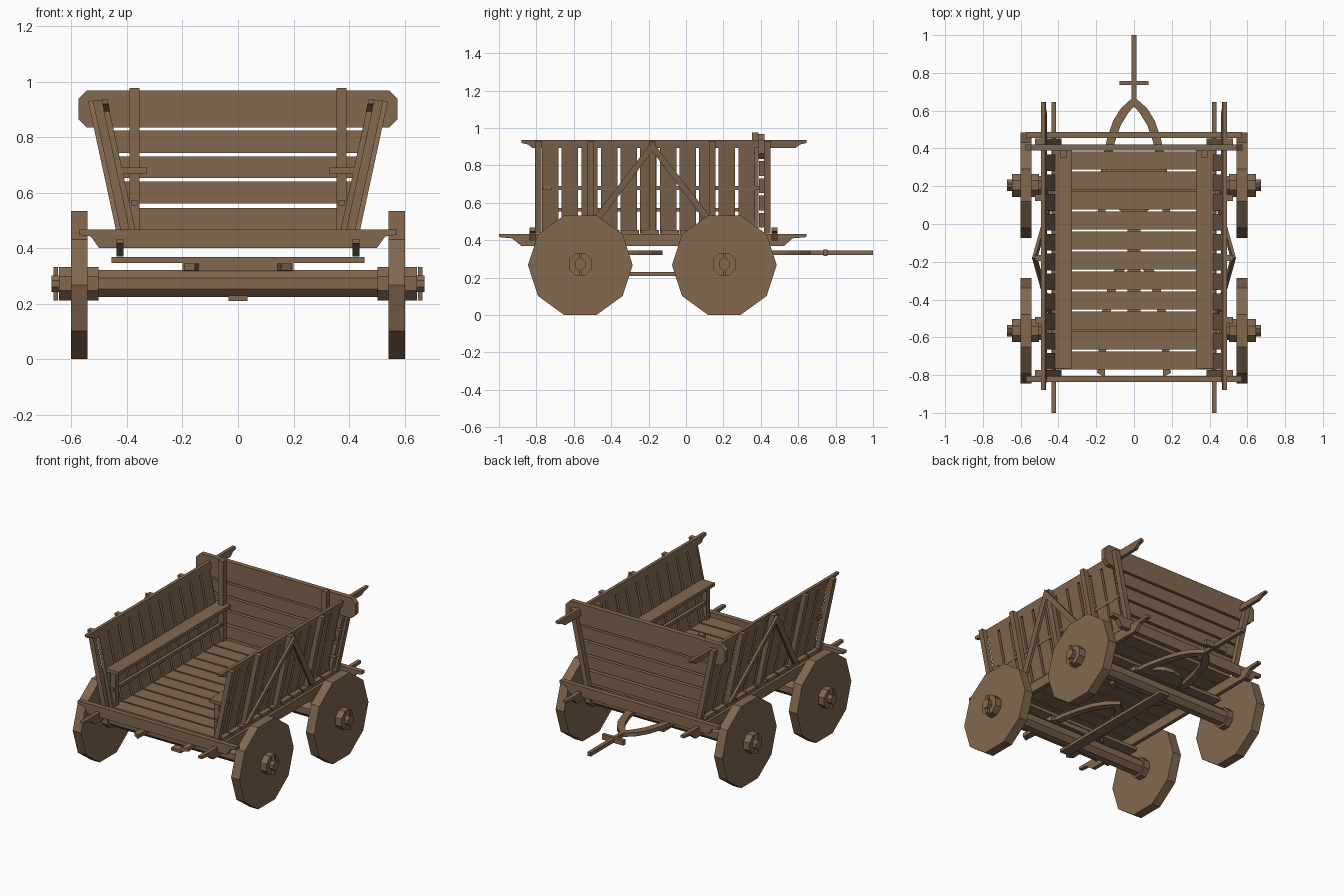
import bpy, bmesh, math

wood = bpy.data.materials.new("brown_wood")
wood.diffuse_color = (0.223, 0.138, 0.079, 1)
SLOPE = 0.216  # outward lean of the side walls


def prism(name, pts, axis, a, b, shear=0.0, sign=1):
    """Extrude a 2D profile along an axis; shear leans x with height, sign mirrors x."""
    bm = bmesh.new()
    rings = []
    for t in (a, b):
        ring = []
        for p, q in pts:
            x, y, z = [(t, p, q), (p, t, q), (p, q, t)][axis]
            x += shear * (z - 0.467)
            ring.append(bm.verts.new((x * sign, y, z)))
        rings.append(ring)
    n = len(pts)
    bm.faces.new(rings[0])
    bm.faces.new(rings[1])
    for i in range(n):
        j = (i + 1) % n
        bm.faces.new((rings[0][i], rings[0][j], rings[1][j], rings[1][i]))
    bmesh.ops.recalc_face_normals(bm, faces=bm.faces)
    me = bpy.data.meshes.new(name)
    bm.to_mesh(me)
    bm.free()
    me.materials.append(wood)
    ob = bpy.data.objects.new(name, me)
    bpy.context.collection.objects.link(ob)
    return ob


def rect(p0, p1, q0, q1):
    return [(p0, q0), (p1, q0), (p1, q1), (p0, q1)]


def box(name, x0, x1, y0, y1, z0, z1):
    return prism(name, rect(y0, y1, z0, z1), 0, x0, x1)


def ngon(cy, cz, r, n, turn=0.0):
    return [(cy + r * math.cos(turn + 2 * math.pi * i / n),
             cz + r * math.sin(turn + 2 * math.pi * i / n)) for i in range(n)]


def wall(name, pts, a, b, s):
    return prism(name, pts, 0, 0.39 + a, 0.39 + b, SLOPE, s)


def wall_x(z):
    return 0.39 + SLOPE * (z - 0.467)


# Wheels, hubs and axles
CZ = 0.267
EIGHTH = math.pi / 8
for cy in (-0.565, 0.205):
    prism("axle_beam", ngon(cy, 0.273, 0.053, 8, EIGHTH), 0, -0.51, 0.51)
    for s in (-1, 1):
        prism("wheel", ngon(cy, CZ, 0.28, 10), 0, 0.542, 0.602, 0, s)
        prism("hub", ngon(cy, 0.272, 0.066, 8, EIGHTH), 0, 0.502, 0.645, 0, s)
        prism("axle_end", ngon(cy, 0.272, 0.032, 8, EIGHTH), 0, 0.5, 0.672, 0, s)
        prism("linch_pin", rect(cy - 0.008, cy + 0.008, 0.212, 0.333), 0, 0.648, 0.664, 0, s)
    # Bolsters resting on each axle
    box("bolster", -0.2, 0.2, cy - 0.045, cy + 0.045, 0.318, 0.35)
    box("bolster_plank", -0.455, 0.455, cy - 0.05, cy + 0.05, 0.347, 0.369)
prism("turntable", ngon(0, 0.205, 0.155, 16), 2, 0.322, 0.348)
box("perch", -0.035, 0.035, -0.64, 0.28, 0.21, 0.23)

# Curved forks: one carries the tongue, one braces the rear
mid = [(0.0, 0.65), (0.05, 0.60), (0.09, 0.535), (0.12, 0.45),
       (0.148, 0.33), (0.165, 0.18), (0.175, 0.0)]
outer = [(x + 0.02, y + 0.012) for x, y in mid]
inner = [(x - 0.02, y - 0.012) for x, y in mid]
outer[0], inner[0] = (0.0, 0.675), (0.0, 0.622)
for shift in (0.0, -0.8):
    for s in (-1, 1):
        prism("fork_leg", [(x, y + shift) for x, y in outer + inner[::-1]],
              2, 0.32, 0.345, 0, s)
box("tongue", -0.012, 0.012, 0.64, 1.0, 0.32, 0.345)
box("tongue_crossbar", -0.077, 0.077, 0.735, 0.757, 0.316, 0.35)

# Long side beams with cut-away ends
beam = [(-1.0, 0.433), (-1.0, 0.417), (-0.93, 0.41), (-0.88, 0.37),
        (0.525, 0.37), (0.57, 0.41), (0.645, 0.417), (0.645, 0.433)]
for s in (-1, 1):
    prism("long_beam", beam, 0, 0.413, 0.438, 0, s)

# Cross beams at both ends
cross = [(-0.572, 0.467), (-0.572, 0.448), (-0.53, 0.442), (-0.5, 0.4),
         (0.5, 0.4), (0.53, 0.442), (0.572, 0.448), (0.572, 0.467)]
for y in (-0.82, 0.472):
    prism("cross_beam", cross, 1, y - 0.016, y + 0.016)

# Floor planks
N = 11
STEP = 1.165 / N
for i in range(N):
    y = -0.77 + i * STEP
    box("floor_plank", -0.42, 0.42, y, y + STEP - 0.01, 0.433, 0.455)

# Leaning side walls
rail = [(-0.88, 0.935), (-0.88, 0.92), (-0.845, 0.912), (-0.82, 0.893),
        (0.585, 0.893), (0.61, 0.912), (0.645, 0.92), (0.645, 0.935)]
for s in (-1, 1):
    wall("top_rail", rail, -0.021, 0.0, s)
    for i in range(N):
        y = -0.77 + i * 1.155 / N
        wall("side_plank", rect(y, y + 0.088, 0.437, 0.893), -0.02, 0.0, s)
    for y in (-0.79, -0.51, -0.18, 0.14, 0.435):
        wall("side_stake", rect(y - 0.017, y + 0.017, 0.437, 0.932), 0.0, 0.033, s)
    for d in (-1, 1):
        c = -0.18
        wall("diagonal_brace", [(c, 0.93), (c + d * 0.355, 0.467), (c + d * 0.31, 0.467),
                                (c, 0.875)], 0.033, 0.05, s)

# Tailgate of stacked boards, widening upward
for z0, z1 in ((0.467, 0.545), (0.56, 0.64), (0.653, 0.73), (0.743, 0.823)):
    a, b = wall_x(z0) + 0.015, wall_x(z1) + 0.015
    prism("tailgate_board", [(-a, z0), (a, z0), (b, z1), (-b, z1)], 1, 0.39, 0.418)
w, c = 0.575, 0.03
prism("tailgate_top_board", [(-w + c, 0.835), (w - c, 0.835), (w, 0.835 + c), (w, 0.967 - c),
                             (w - c, 0.967), (-w + c, 0.967), (-w, 0.967 - c), (-w, 0.835 + c)],
      1, 0.388, 0.42)

# Benches along both walls
for s in (-1, 1):
    prism("tailgate_post", rect(0.353, 0.388, 0.455, 0.977), 0, 0.355, 0.39, 0, s)
    prism("bench_seat", rect(-0.765, 0.39, 0.668, 0.69), 0, 0.327, 0.435, 0, s)
    prism("bench_rail", rect(-0.765, 0.36, 0.553, 0.573), 0, 0.362, 0.385, 0, s)
    prism("bench_leg", rect(-0.755, -0.72, 0.455, 0.668), 0, 0.355, 0.39, 0, s)
    prism("bench_bracket", rect(-0.765, -0.72, 0.668, 0.69), 0, 0.4, 0.445, 0, s)
